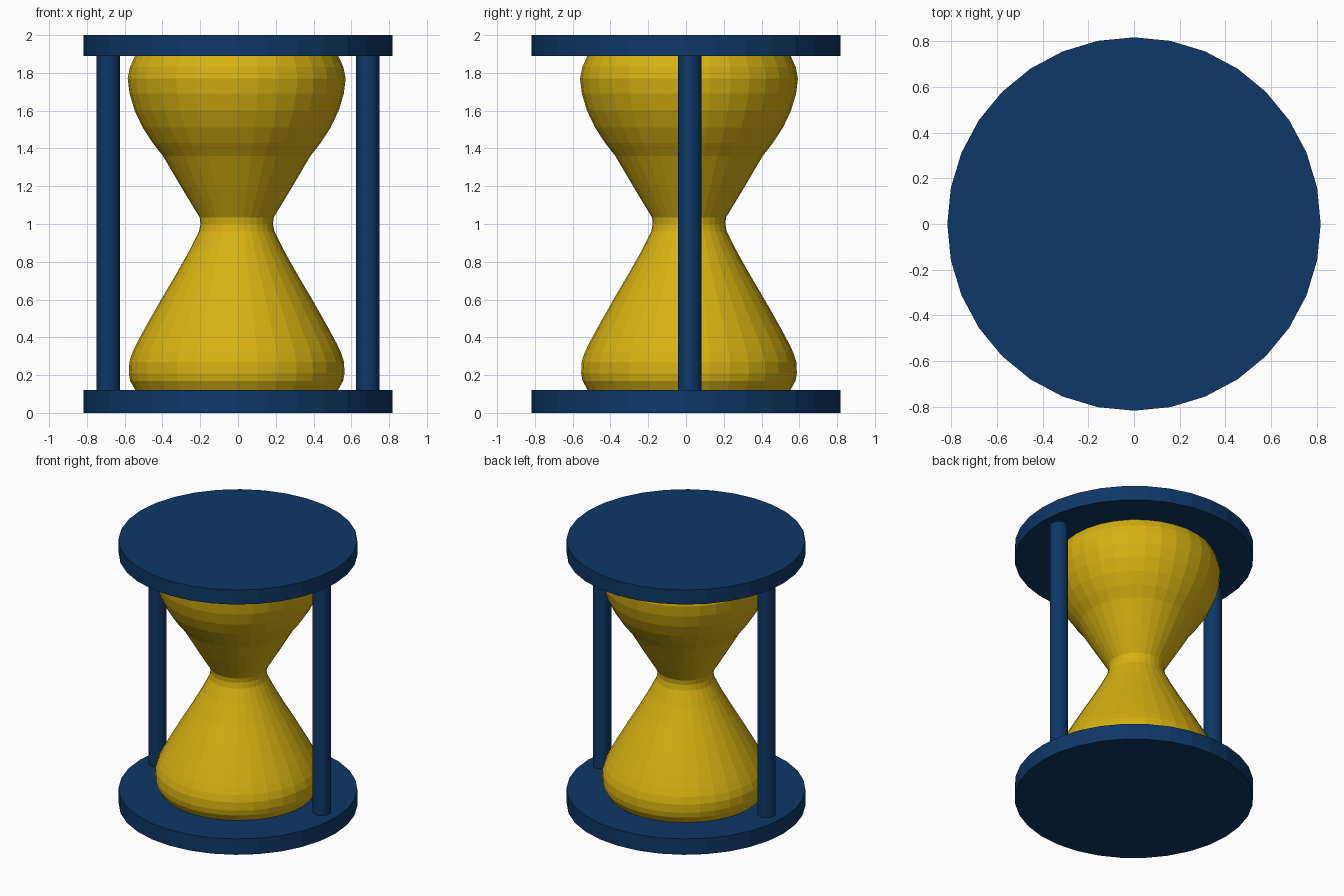
import bpy, bmesh, math

if "Cube" in bpy.data.objects:
    bpy.data.objects.remove(bpy.data.objects["Cube"])


def material(name, rgb):
    m = bpy.data.materials.new(name)
    m.diffuse_color = (*rgb, 1)
    m.use_nodes = True
    m.node_tree.nodes["Principled BSDF"].inputs["Base Color"].default_value = m.diffuse_color
    return m


BLUE = material("navy_blue", (0.0045, 0.038, 0.135))
YELLOW = material("golden_yellow", (0.68, 0.445, 0.006))


def lathe(name, profile, mat, centre=(0, 0), sides=32):
    """Spin a (radius, z) profile into a closed, flat-faced solid."""
    bm = bmesh.new()
    rings = []
    for r, z in profile:
        rings.append([bm.verts.new((r * math.cos(2 * math.pi * i / sides),
                                    r * math.sin(2 * math.pi * i / sides), z))
                      for i in range(sides)])
    for a, b in zip(rings, rings[1:]):
        for i in range(sides):
            j = (i + 1) % sides
            bm.faces.new((a[i], a[j], b[j], b[i]))
    bm.faces.new(rings[0][::-1])
    bm.faces.new(rings[-1])
    mesh = bpy.data.meshes.new(name)
    bm.to_mesh(mesh)
    bm.free()
    mesh.materials.append(mat)
    obj = bpy.data.objects.new(name, mesh)
    obj.location = (*centre, 0)
    bpy.context.collection.objects.link(obj)
    return obj


# End plates
lathe("bottom_plate", [(0.817, 0), (0.817, 0.12)], BLUE)
lathe("top_plate", [(0.817, 1.89), (0.817, 2.0)], BLUE)

# Two side pillars, ends sunk into the plates
for side, x in (("left", -0.687), ("right", 0.687)):
    lathe(side + "_pillar", [(0.063, 0.1), (0.063, 1.91)], BLUE, (x, 0.02))

# Hourglass bulb, slightly off centre
bulb = [(0.522, 0.10), (0.536, 0.12), (0.564, 0.17), (0.571, 0.21),
        (0.568, 0.27), (0.552, 0.32), (0.528, 0.37), (0.485, 0.45),
        (0.400, 0.60), (0.323, 0.73), (0.250, 0.86), (0.200, 0.96),
        (0.192, 1.00), (0.196, 1.035), (0.290, 1.19), (0.390, 1.36),
        (0.445, 1.43), (0.497, 1.51), (0.540, 1.60), (0.567, 1.69),
        (0.577, 1.77), (0.565, 1.83), (0.538, 1.89), (0.530, 1.91)]
lathe("glass_bulb", bulb, YELLOW, (-0.007, 0.016))
